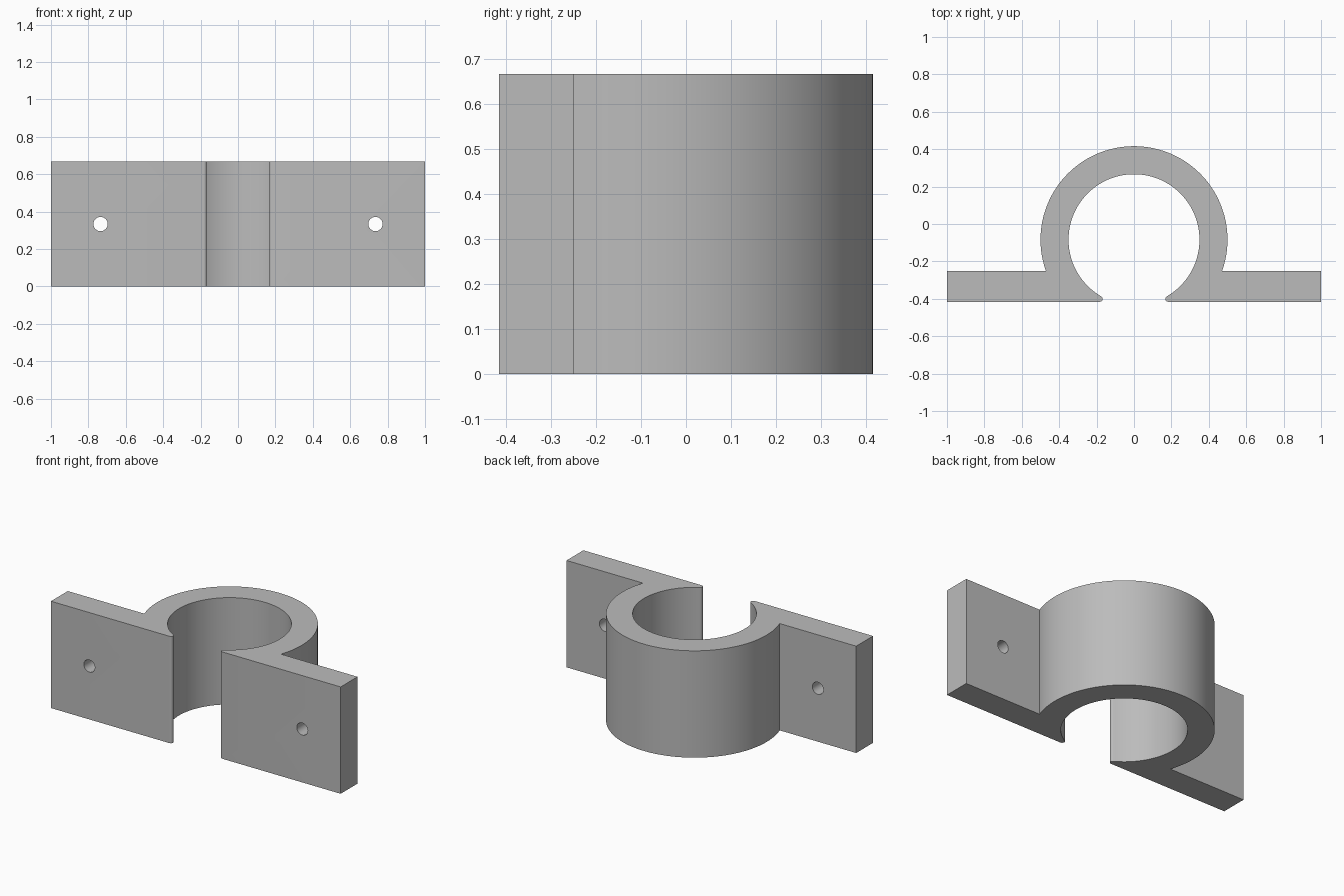
import bpy
import bmesh
from math import sin, cos, asin, atan2, sqrt, pi, radians
from mathutils import Vector

if "Cube" in bpy.data.objects:
    bpy.data.objects.remove(bpy.data.objects["Cube"], do_unlink=True)

HEIGHT = 2 / 3
HUB_Y, R_OUT, R_IN = -0.084, 0.5, 0.35
FRONT, BACK = -0.416, -0.25          # faces of the mounting flanges
LIP = 0.0155                         # rounded edge of the mouth
HOLE_X, HOLE_R = 0.735, 0.038

grey = bpy.data.materials.new("plain grey")
grey.use_nodes = True
colour = (0.5, 0.5, 0.5, 1)
grey.diffuse_color = colour
grey.node_tree.nodes["Principled BSDF"].inputs["Base Color"].default_value = colour


def arc(cx, cy, r, start, end, steps):
    angles = [start + (end - start) * i / steps for i in range(steps + 1)]
    return [Vector((cx + r * cos(a), cy + r * sin(a), 0)) for a in angles]


# Right half of the outline, from the outer crown round to the inner crown
lip_y = FRONT + LIP
lip_x = sqrt((R_IN + LIP) ** 2 - (lip_y - HUB_Y) ** 2)
touch = atan2(lip_y - HUB_Y, lip_x)
half = arc(0, HUB_Y, R_OUT, pi / 2, asin((BACK - HUB_Y) / R_OUT), 48)
half += [Vector((1, BACK, 0)), Vector((1, FRONT, 0))]
half += arc(lip_x, lip_y, LIP, -pi / 2, touch - pi, 10)
half += arc(0, HUB_Y, R_IN, touch, pi / 2, 64)[1:]
outline = half + [Vector((-p.x, p.y, 0)) for p in reversed(half[1:-1])]

# Clamp body: extruded outline
bm = bmesh.new()
base = bm.faces.new([bm.verts.new(p) for p in outline])
top = bmesh.ops.extrude_face_region(bm, geom=[base], use_keep_orig=True)["geom"]
bmesh.ops.translate(bm, vec=(0, 0, HEIGHT),
                    verts=[g for g in top if isinstance(g, bmesh.types.BMVert)])
bmesh.ops.recalc_face_normals(bm, faces=bm.faces)
mesh = bpy.data.meshes.new("pipe_clamp")
bm.to_mesh(mesh)
bm.free()
mesh.materials.append(grey)
clamp = bpy.data.objects.new("pipe_clamp", mesh)
bpy.context.collection.objects.link(clamp)

# Screw holes through both flanges
for side in (-1, 1):
    bpy.ops.mesh.primitive_cylinder_add(
        vertices=40, radius=HOLE_R, depth=0.4, rotation=(radians(90), 0, 0),
        location=(side * HOLE_X, (FRONT + BACK) / 2, HEIGHT / 2))
    cutter = bpy.context.object
    cutter.name = "hole_cutter"
    cutter.hide_render = True
    cutter.data.materials.append(grey)
    cut = clamp.modifiers.new("screw_hole", "BOOLEAN")
    cut.operation, cut.solver, cut.object = "DIFFERENCE", "EXACT", cutter
    bpy.ops.object.select_all(action="DESELECT")
    clamp.select_set(True)
    bpy.context.view_layer.objects.active = clamp
    bpy.ops.object.modifier_apply(modifier=cut.name)
    bpy.data.objects.remove(cutter, do_unlink=True)

# Smooth curved walls, crisp edges
bpy.ops.object.shade_smooth_by_angle(angle=radians(30))
